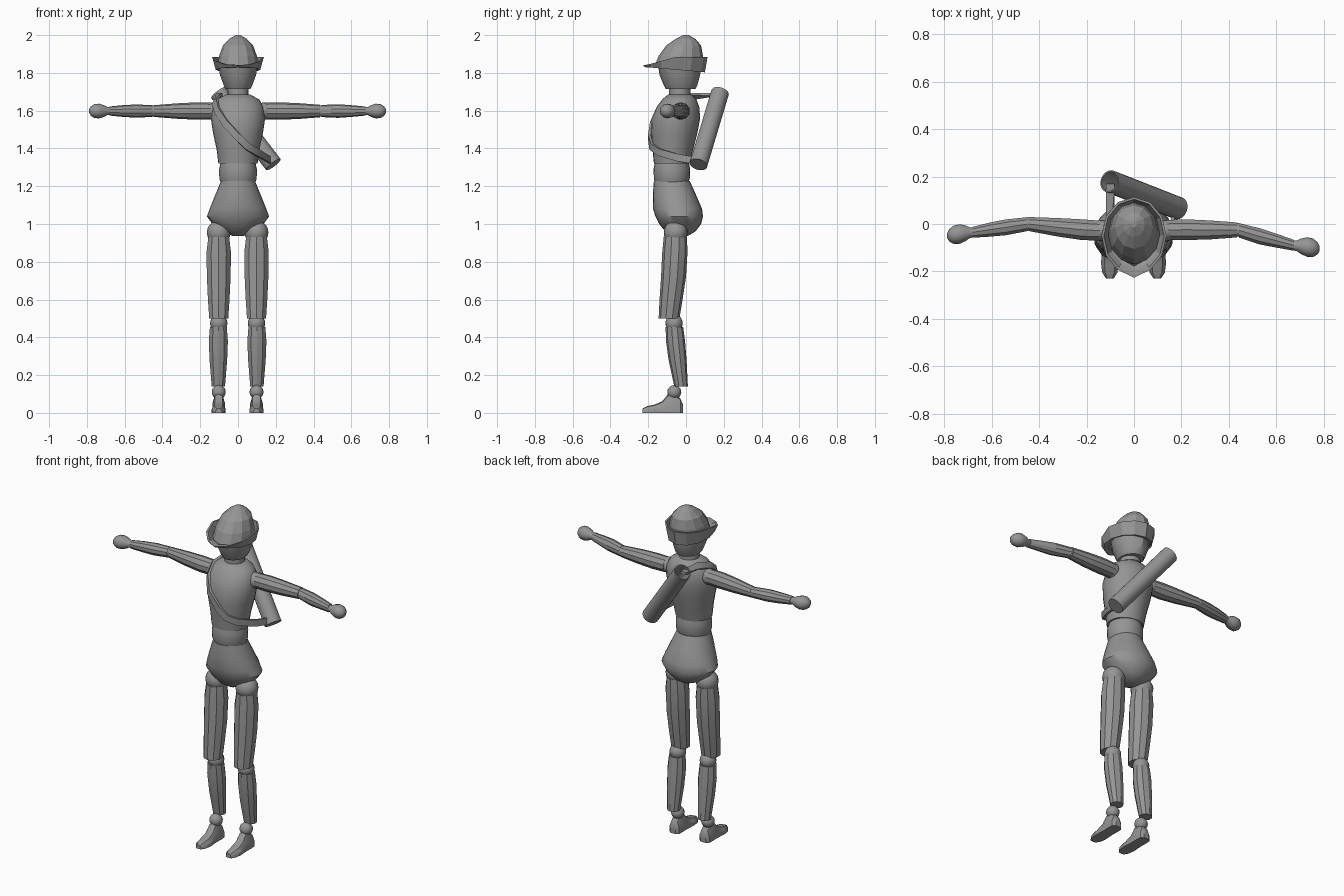
import bpy, bmesh, math
from mathutils import Vector

if "Cube" in bpy.data.objects:
    bpy.data.objects.remove(bpy.data.objects["Cube"])

grey = bpy.data.materials.new("mannequin grey")
grey.diffuse_color = (0.3, 0.3, 0.3, 1)
grey.use_nodes = True
grey.node_tree.nodes["Principled BSDF"].inputs["Base Color"].default_value = grey.diffuse_color


def finish(name, bm, angle):
    bmesh.ops.recalc_face_normals(bm, faces=bm.faces)
    me = bpy.data.meshes.new(name)
    bm.to_mesh(me)
    bm.free()
    me.materials.append(grey)
    ob = bpy.data.objects.new(name, me)
    bpy.context.collection.objects.link(ob)
    if angle:
        bpy.ops.object.select_all(action='DESELECT')
        ob.select_set(True)
        bpy.context.view_layer.objects.active = ob
        bpy.ops.object.shade_smooth_by_angle(angle=math.radians(angle))
    return ob


def skin(name, rings, angle=32, closed=False):
    """Join rings of points; cap the ends, or close the rings into a loop."""
    bm = bmesh.new()
    vs = [[bm.verts.new(p) for p in r] for r in rings]
    n = len(vs[0])
    pairs = list(zip(vs, vs[1:])) + ([(vs[-1], vs[0])] if closed else [])
    for a, b in pairs:
        for i in range(n):
            j = (i + 1) % n
            bm.faces.new((a[i], a[j], b[j], b[i]))
    if not closed:
        bm.faces.new(vs[0])
        bm.faces.new(vs[-1])
    return finish(name, bm, angle)


def ring(c, u, v, n):
    c, u, v = Vector(c), Vector(u), Vector(v)
    return [c + u * math.sin(t) - v * math.cos(t)
            for t in (2 * math.pi * i / n for i in range(n))]


def stack(name, rows, n, x=0, angle=32):
    """Upright body; rows are z, half width, front y, back y."""
    return skin(name, [ring((x, (f + b) / 2, z), (w, 0, 0), (0, (b - f) / 2, 0), n)
                       for z, w, f, b in rows], angle)


def ball(name, c, r, stretch=(1, 1, 1)):
    bm = bmesh.new()
    bmesh.ops.create_uvsphere(bm, u_segments=16, v_segments=10, radius=r)
    for v in bm.verts:
        v.co = Vector(c) + Vector(a * b for a, b in zip(v.co, stretch))
    return finish(name, bm, 40)


# Trunk
stack("torso", [(1.32, .104, -.17, .02), (1.40, .114, -.178, .04),
                (1.48, .132, -.185, .06), (1.56, .144, -.182, .075),
                (1.62, .136, -.155, .07), (1.66, .112, -.125, .055),
                (1.685, .065, -.095, .03)], 24, angle=45)
stack("waist", [(1.21, .088, -.16, .01), (1.24, .099, -.17, .02),
                (1.29, .1, -.172, .022), (1.325, .092, -.165, .015)], 24, angle=45)
stack("pelvis", [(1.228, .09, -.17, .02), (1.15, .122, -.176, .055),
                 (1.08, .15, -.174, .085), (1.04, .165, -.162, .09),
                 (1.0, .135, -.142, .08), (.96, .085, -.11, .05),
                 (.937, .03, -.07, .01)], 24, angle=45)
stack("neck", [(1.66, .057, -.09, .025), (1.74, .055, -.088, .022)], 16)
stack("head", [(1.715, .066, -.108, .05), (1.735, .076, -.118, .06),
               (1.79, .096, -.14, .075), (1.85, .105, -.15, .08)], 12)

# Hat crown
stack("hat_crown", [(1.825, .11, -.17, .085), (1.89, .1, -.145, .09),
                    (1.945, .08, -.105, .08), (1.98, .046, -.055, .05),
                    (2.0, .012, -.015, .015)], 12, angle=0)


# Upturned hat brim, pointed at the front
def brim_ring(w, front, back, top, lift=0):
    pts = ring((0, (front + back) / 2, 0), (w, 0, 0), (0, (back - front) / 2, 0), 12)
    for i, p in enumerate(pts):
        f = (1 - math.cos(2 * math.pi * i / 12)) / 2
        p.z = (1.84 + .045 * min(1, 2 * f) if top else 1.83 - .027 * f) + lift
    pts[0].y -= .012
    return pts


skin("hat_brim", [brim_ring(.105, -.165, .08, False, .004),
                  brim_ring(.118, -.205, .1, False),
                  brim_ring(.137, -.215, .114, True),
                  brim_ring(.127, -.203, .104, True),
                  brim_ring(.108, -.185, .088, False, .012)], 0, closed=True)

# Legs
for side, s in (("left", -1), ("right", 1)):
    x = s * .1 - .002
    ball(side + "_hip", (x, -.055, .955), .063)
    stack(side + "_thigh", [(.93, .058, -.118, .005), (.85, .068, -.126, .008),
                            (.72, .066, -.132, .0), (.6, .06, -.14, -.018),
                            (.5, .053, -.145, -.035)], 10, x)
    ball(side + "_knee", (x, -.063, .475), .046)
    stack(side + "_shin", [(.455, .047, -.108, -.015), (.38, .053, -.106, -.005),
                           (.28, .049, -.092, .003), (.14, .037, -.062, .01)],
          10, x + s * .002)
    ball(side + "_ankle", (x, -.062, .11), .037)
    # Foot, heel to toe: y, top z, half width
    rows = [(-.016, .045, .018), (-.03, .075, .032), (-.06, .105, .034),
            (-.095, .1, .033), (-.125, .062, .034), (-.165, .044, .037),
            (-.205, .036, .032), (-.23, .024, .016)]
    skin(side + "_foot", [[(x + w * a, y, t * b) for a, b in
                           ((-1, 0), (1, 0), (1, .45), (.6, .9), (0, 1), (-.6, .9), (-1, .45))]
                          for y, t, w in rows])

# Arms: distance out, y, radius
Z = 1.598
ARMS = {
    "left": (-1, [(.14, -.028, .044), (.22, -.024, .046), (.32, -.014, .041), (.445, 0, .031)],
             [(.452, -.001, .031), (.54, -.014, .035), (.61, -.024, .031), (.68, -.035, .024)]),
    "right": (1, [(.14, -.025, .044), (.22, -.024, .046), (.32, -.025, .042), (.435, -.025, .033)],
              [(.443, -.027, .032), (.53, -.052, .036), (.6, -.07, .031), (.675, -.09, .024)]),
}
for side, (s, upper, fore) in ARMS.items():
    for part, rows in (("upper_arm", upper), ("forearm", fore)):
        skin(f"{side}_{part}", [ring((s * d, y, Z), (0, r, 0), (0, 0, r), 10)
                                for d, y, r in rows])
    ball(side + "_shoulder", (s * .135, -.028, Z), .045)
    ball(side + "_elbow", (s * (upper[-1][0] + .004), upper[-1][1], Z), .029)
    # Closed hand, narrow at the wrist
    d0, y0 = fore[-1][0] - .005, fore[-1][1]
    skin(side + "_hand", [ring((s * (d0 + d), y0 - d * .12, Z), (0, r, 0), (0, 0, r * .95), 12)
                          for d, r in ((0, .02), (.018, .023), (.035, .033), (.06, .041),
                                       (.085, .039), (.104, .026), (.113, .01))], 45)

# Open quiver slung across the back
low, high = Vector((.187, .066, 1.315)), Vector((-.103, .18, 1.695))
axis = (high - low).normalized()
u = axis.cross((0, 0, 1)).normalized()
v = axis.cross(u)
skin("quiver", [ring(p, u * r, v * r, 20) for p, r in
                ((low, .048), (high, .048), (high, .042), (low + axis * .03, .042))])

# Strap from quiver mouth, over the shoulder, across the chest to quiver base
path = [Vector(p) for p in (
    (-.1, .17, 1.685), (-.1, .03, 1.675), (-.122, -.06, 1.65), (-.11, -.125, 1.6),
    (-.065, -.178, 1.53), (0, -.194, 1.46), (.05, -.184, 1.41), (.1, -.143, 1.38),
    (.15, -.04, 1.35), (.172, .05, 1.335))]
rings = []
for i, p in enumerate(path):
    t = (path[min(i + 1, len(path) - 1)] - path[max(i - 1, 0)]).normalized()
    out = p - Vector((0, -.05, min(p.z, 1.56)))
    if i == 0:
        out = Vector((0, 0, 1))
    side = t.cross(out).normalized()
    out = side.cross(t)
    rings.append([p + side * a * .019 + out * b * .007
                  for a, b in ((-1, -1), (1, -1), (1, 1), (-1, 1))])
skin("strap", rings)
